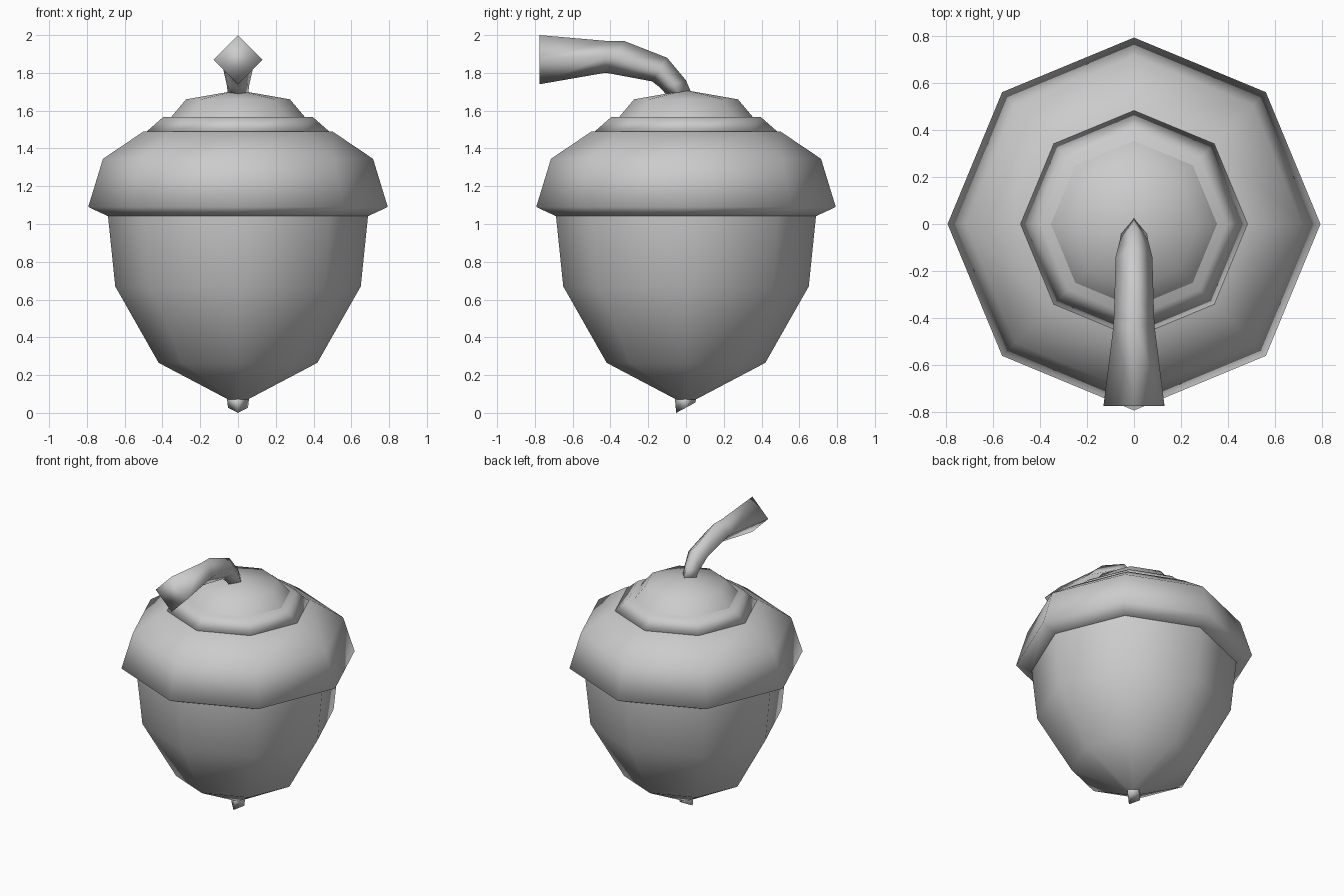
import bpy, bmesh
from math import cos, sin, pi

if "Cube" in bpy.data.objects:
    bpy.data.objects.remove(bpy.data.objects["Cube"])

SIDES = 8


def finish(name, bm):
    bmesh.ops.recalc_face_normals(bm, faces=bm.faces[:])
    for f in bm.faces:
        f.smooth = True
    mesh = bpy.data.meshes.new(name)
    bm.to_mesh(mesh)
    bm.free()
    obj = bpy.data.objects.new(name, mesh)
    bpy.context.collection.objects.link(obj)
    return obj


def skin(name, rings, cap_start=True, cap_end=True):
    """Join equal-sized rings of points into a surface."""
    bm = bmesh.new()
    loops = [[bm.verts.new(p) for p in ring] for ring in rings]
    for a, b in zip(loops, loops[1:]):
        n = len(a)
        for i in range(n):
            j = (i + 1) % n
            bm.faces.new((a[i], a[j], b[j], b[i]))
    if cap_start:
        bm.faces.new(loops[0])
    if cap_end:
        bm.faces.new(loops[-1])
    bmesh.ops.remove_doubles(bm, verts=bm.verts[:], dist=1e-5)
    return finish(name, bm)


def octagon(r, z):
    return [(r * cos(2 * pi * i / SIDES), r * sin(2 * pi * i / SIDES), z)
            for i in range(SIDES)]


def lathe(name, profile):
    return skin(name, [octagon(r, z) for r, z in profile])


def diamond(top, bottom, half):
    """Four-sided section from its top and bottom (y, z) points."""
    y, z = (top[0] + bottom[0]) / 2, (top[1] + bottom[1]) / 2
    return [(0, *top), (half, y, z), (0, *bottom), (-half, y, z)]


# Nut body
lathe("nut", [(0.05, 0.07), (0.42, 0.265), (0.65, 0.67), (0.688, 1.04), (0.688, 1.06)])

# Cap: broad rim and two stepped layers
lathe("cap_rim", [(0.685, 1.04), (0.793, 1.09), (0.715, 1.345), (0.50, 1.49)])
lathe("cap_middle", [(0.485, 1.488), (0.395, 1.567)])

# Domed top layer with a shallow point
bm = bmesh.new()
lower = [bm.verts.new(p) for p in octagon(0.355, 1.565)]
upper = [bm.verts.new(p) for p in octagon(0.275, 1.66)]
apex = bm.verts.new((0, 0, 1.708))
for i in range(SIDES):
    j = (i + 1) % SIDES
    bm.faces.new((lower[i], lower[j], upper[j], upper[i]))
    bm.faces.new((upper[i], upper[j], apex))
finish("cap_top", bm)

# Bent stem flaring toward the front
skin("stem", [diamond(t, b, h) for t, b, h in (
    ((0.03, 1.69), (-0.10, 1.68), 0.053),
    ((0.00, 1.76), (-0.135, 1.72), 0.06),
    ((-0.10, 1.88), (-0.18, 1.755), 0.078),
    ((-0.33, 1.97), (-0.42, 1.80), 0.085),
    ((-0.43, 1.97), (-0.43, 1.80), 0.087),
    ((-0.775, 2.0), (-0.775, 1.74), 0.13),
)])

# Small slanted tip under the nut
skin("nut_tip", [
    diamond((-0.06, 0.09), (0.055, 0.09), 0.06),
    diamond((-0.052, 0.0), (0.05, 0.055), 0.053),
])
